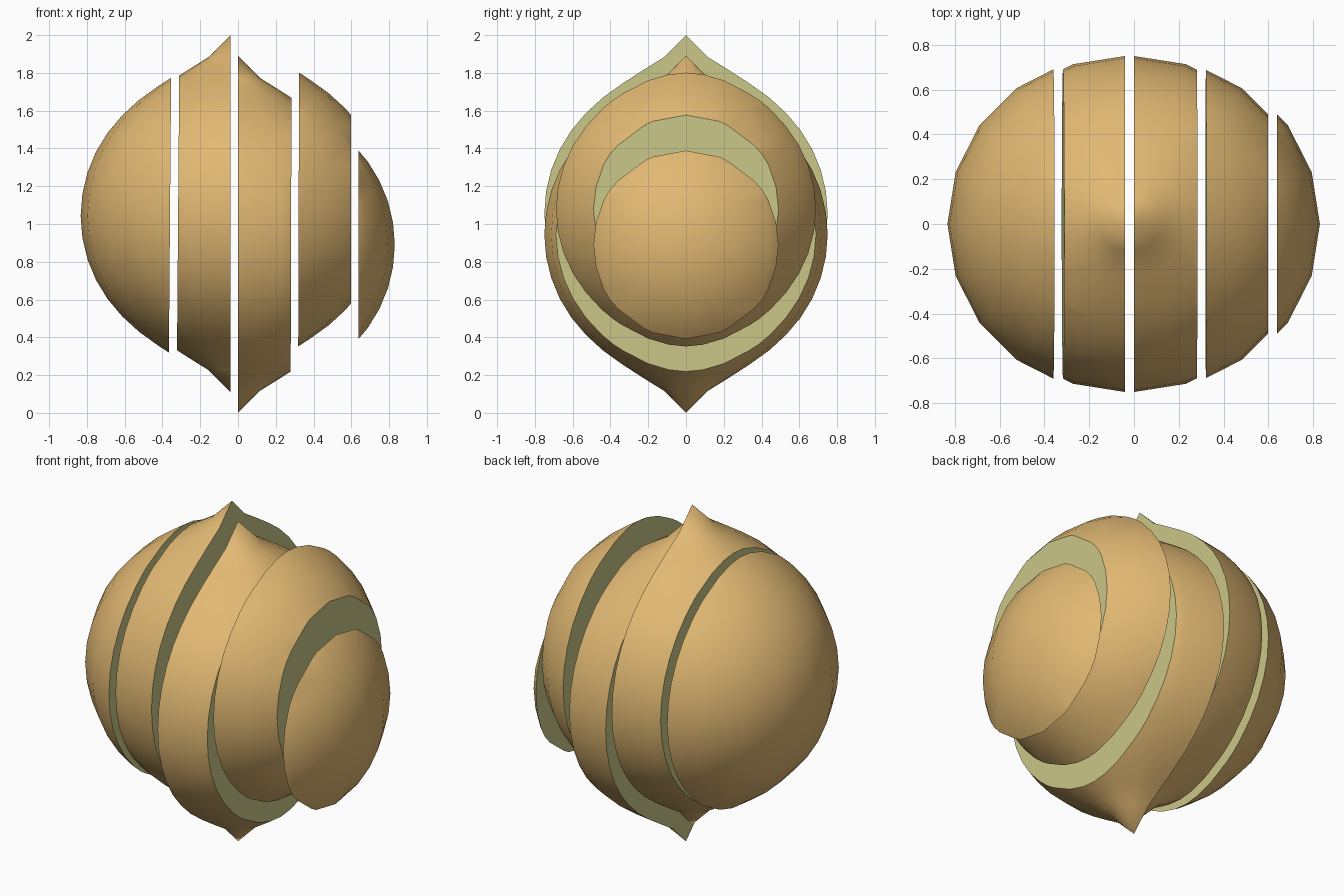
import bpy, bmesh
from mathutils import Vector

if "Cube" in bpy.data.objects:
    bpy.data.objects.remove(bpy.data.objects["Cube"])

R = 0.75      # body radius
MID = 0.945   # height of the widest ring


def material(name, rgb):
    m = bpy.data.materials.new(name)
    m.diffuse_color = (*rgb, 1)
    m.use_nodes = True
    m.node_tree.nodes["Principled BSDF"].inputs["Base Color"].default_value = m.diffuse_color
    return m


skin = material("skin", (0.75, 0.48, 0.17))
flesh = material("flesh", (0.59, 0.57, 0.25))

# Extra height near both poles that draws the ball out into tips: (radius, lift)
TIP = [(0.0, 0.195), (0.117, 0.087), (0.232, 0.043), (0.34, 0.018), (0.441, 0.007), (0.55, 0.0)]


def lift(r):
    for (r0, e0), (r1, e1) in zip(TIP, TIP[1:]):
        if r <= r1:
            return e0 + (e1 - e0) * (r - r0) / (r1 - r0)
    return 0.0


def cut(bm, x, tilt, side):
    """Remove everything beyond the plane on the given side and cap the hole."""
    geom = bm.verts[:] + bm.edges[:] + bm.faces[:]
    bmesh.ops.bisect_plane(bm, geom=geom, dist=1e-4, plane_co=Vector((x, 0, 0)),
                           plane_no=Vector((side, 0, -side * tilt)).normalized(),
                           clear_outer=True)
    rim = [e for e in bm.edges if e.is_boundary]
    for f in bmesh.ops.holes_fill(bm, edges=rim, sides=0)["faces"]:
        f.material_index = 1


def make_slice(name, left, right, shift_x, shift_z):
    bm = bmesh.new()
    bmesh.ops.create_uvsphere(bm, u_segments=20, v_segments=20, radius=R)
    for v in bm.verts:
        e = lift(v.co.xy.length)
        v.co.z += e if v.co.z > 0 else -e
    if left:
        cut(bm, *left, -1)
    if right:
        cut(bm, *right, 1)
    bmesh.ops.recalc_face_normals(bm, faces=bm.faces[:])
    me = bpy.data.meshes.new(name)
    bm.to_mesh(me)
    bm.free()
    me.materials.append(skin)
    me.materials.append(flesh)
    ob = bpy.data.objects.new(name, me)
    ob.location = (shift_x, 0, MID + shift_z)
    bpy.context.collection.objects.link(ob)
    bpy.ops.object.select_all(action='DESELECT')
    ob.select_set(True)
    bpy.context.view_layer.objects.active = ob
    bpy.ops.object.shade_smooth_by_angle()


# Cutting planes: (x position, lean of the plane)
A, B, C, D = (-0.277, 0.008), (0.0, 0.0), (0.281, 0.003), (0.558, 0.0)

# Five staggered slices, left to right
make_slice("left_end_slice", None, A, -0.083, 0.098)
make_slice("left_middle_slice", A, B, -0.04, 0.11)
make_slice("centre_slice", B, C, 0.0, 0.0)
make_slice("right_middle_slice", C, D, 0.04, 0.133)
make_slice("right_end_slice", D, None, 0.08, -0.055)

bpy.context.view_layer.update()
for ob in bpy.data.objects:
    ob.location.z += 0.195 - (MID - R)  # rest the lower tip on the ground
